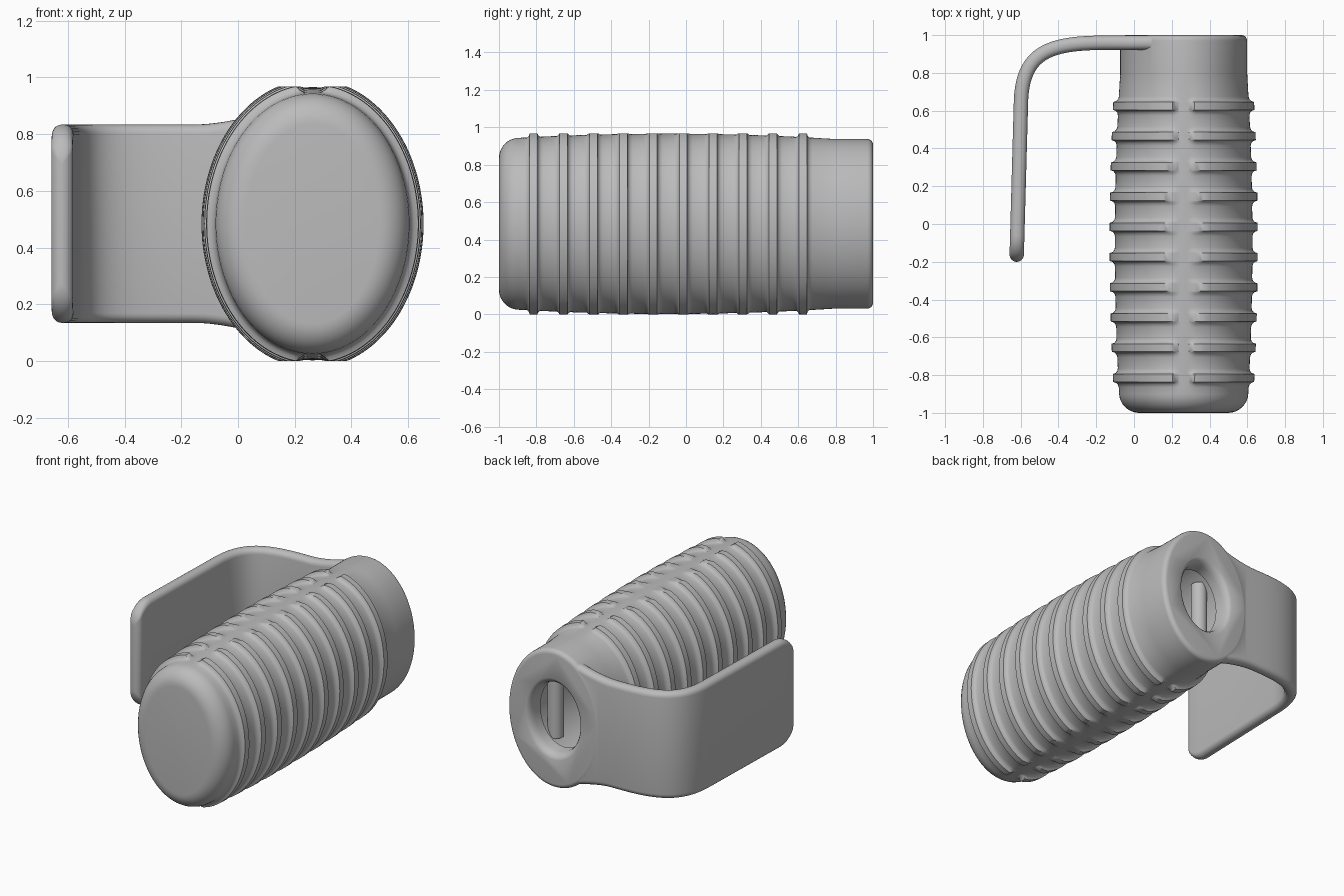
import bpy, bmesh, math
from mathutils import Vector
from mathutils.geometry import interpolate_bezier

cube = bpy.data.objects.get("Cube")
if cube:
    bpy.data.objects.remove(cube)

grey = bpy.data.materials.new("matte_grey")
grey.use_nodes = True
grey.diffuse_color = (0.5, 0.5, 0.5, 1)
grey.node_tree.nodes["Principled BSDF"].inputs["Base Color"].default_value = (0.5, 0.5, 0.5, 1)

CX, CZ = 0.263, 0.484      # axis of the grip
SIDES = 160


def loft(name, rings):
    """Closed solid skinned through rings of equal length."""
    bm = bmesh.new()
    loops = [[bm.verts.new(p) for p in ring] for ring in rings]
    for a, b in zip(loops, loops[1:]):
        n = len(a)
        for i in range(n):
            j = (i + 1) % n
            bm.faces.new((a[i], a[j], b[j], b[i]))
    bm.faces.new(loops[0])
    bm.faces.new(loops[-1])
    bmesh.ops.recalc_face_normals(bm, faces=bm.faces)
    mesh = bpy.data.meshes.new(name)
    bm.to_mesh(mesh)
    bm.free()
    mesh.materials.append(grey)
    obj = bpy.data.objects.new(name, mesh)
    bpy.context.collection.objects.link(obj)
    return obj


def combine(obj, other, operation):
    """Apply a boolean and discard the second solid."""
    bpy.context.view_layer.objects.active = obj
    mod = obj.modifiers.new(operation.lower(), 'BOOLEAN')
    mod.operation, mod.solver, mod.object = operation, 'EXACT', other
    bpy.ops.object.modifier_apply(modifier=mod.name)
    bpy.data.objects.remove(other)


def smooth(obj, degrees):
    bpy.ops.object.select_all(action='DESELECT')
    obj.select_set(True)
    bpy.context.view_layer.objects.active = obj
    bpy.ops.object.shade_smooth_by_angle(angle=math.radians(degrees))


# Grip body: slightly barrelled ellipse with split ridges
def body_ring(y, inset=0.0, ridge=0.0):
    bulge = max(0, 1 - ((y + 0.1) / 0.9) ** 2)
    hx, hz = 0.336 + 0.028 * bulge - inset, 0.453 + 0.029 * bulge - inset
    ring = []
    for i in range(SIDES):
        a = math.tau * i / SIDES
        x, z = hx * math.cos(a), hz * math.sin(a)
        # ridges stop at the seams and are trimmed flat above and below
        fade = min(1, max(0, (abs(x) - 0.035) / 0.015))
        x += ridge * fade * math.cos(a)
        lifted = z + ridge * fade * math.sin(a)
        z = max(min(lifted, 0.484), -0.484)
        ring.append((CX + x, y, CZ + z))
    return ring


rings = []
for k in range(9):                       # rounded front end
    a = math.pi / 2 * k / 8
    rings.append(body_ring(-1 + 0.1 * (1 - math.cos(a)), 0.1 * (1 - math.sin(a))))
ridge_profile = [(-0.05, 0), (-0.036, 0.004), (-0.026, 0.013), (-0.021, 0.028)]
ridge_profile += [(-d, h) for d, h in reversed(ridge_profile)]
for k in range(10):
    for d, h in ridge_profile:
        rings.append(body_ring(-0.815 + 0.16 * k + d, 0, h))
rings.append(body_ring(0.8))
for k in range(6):                       # small round on the back rim
    a = math.pi / 2 * k / 5
    rings.append(body_ring(0.97 + 0.03 * math.sin(a), 0.03 * (1 - math.cos(a))))
grip = loft("grip", rings)

# Side guard: bent strap that starts at the back plate and runs forward
path = [Vector((0.2 - 0.02 * k, 0.96)) for k in range(16)]
path += [p.to_2d() for p in interpolate_bezier(
    Vector((-0.12, 0.96, 0)), Vector((-0.42, 0.96, 0)),
    Vector((-0.585, 0.93, 0)), Vector((-0.598, 0.66, 0)), 28)]
start, tip = path[-1], Vector((-0.622, -0.2))
length = (tip - start).length
path.append(start.lerp(tip, 0.5))
for k in range(19):
    back = 0.14 * (1 - math.sin(math.pi / 2 * k / 18))
    path.append(start.lerp(tip, 1 - back / length))


def round_end(size, radius, d):
    d = min(d, radius)
    return size - radius + math.sqrt(max(0, radius ** 2 - (radius - d) ** 2))


def strap_ring(i):
    p = path[i]
    t = (path[min(i + 1, len(path) - 1)] - path[max(i - 1, 0)]).normalized()
    n = Vector((-t.y, t.x))
    d = (p - tip).length
    half = round_end(0.35, 0.14, d)
    if p.x > -0.15:                      # flare into the back plate
        half += 0.08 * ((p.x + 0.15) / 0.35) ** 1.7
    thick = max(0.004, round_end(0.038, 0.038, d))
    r = thick * 0.9
    ring = []
    for q, (sx, sz) in enumerate([(1, 1), (-1, 1), (-1, -1), (1, -1)]):
        for s in range(6):
            a = math.pi / 2 * (q + s / 5)
            u = sx * (thick - r) + r * math.cos(a)
            w = sz * (half - r) + r * math.sin(a)
            ring.append((p.x + n.x * u, p.y + n.y * u, CZ + w))
    return ring


guard = loft("side_guard", [strap_ring(i) for i in range(len(path))])
combine(grip, guard, 'UNION')

# Back opening with a rounded lip and a wider hollow behind it
hollow = [(1.02, 0.215), (1.0, 0.205), (0.992, 0.192), (0.975, 0.181), (0.95, 0.175),
          (0.89, 0.172), (0.889, 0.26), (-0.85, 0.26)]
cutter = loft("hollow_cutter", [
    [(CX + r * math.cos(math.tau * i / 64), y, CZ + 1.3 * r * math.sin(math.tau * i / 64))
     for i in range(64)] for y, r in hollow])
combine(grip, cutter, 'DIFFERENCE')
grip.name = "grip_with_guard"
smooth(grip, 32)

# Upright posts inside the hollow
for side, label in ((1, "left"), (-1, "right")):
    bpy.ops.mesh.primitive_cylinder_add(vertices=32, radius=0.05, depth=0.52,
                                        location=(CX + side * 0.18, 0.72, CZ))
    post = bpy.context.object
    post.name = label + "_inner_post"
    post.data.materials.append(grey)
    smooth(post, 32)
